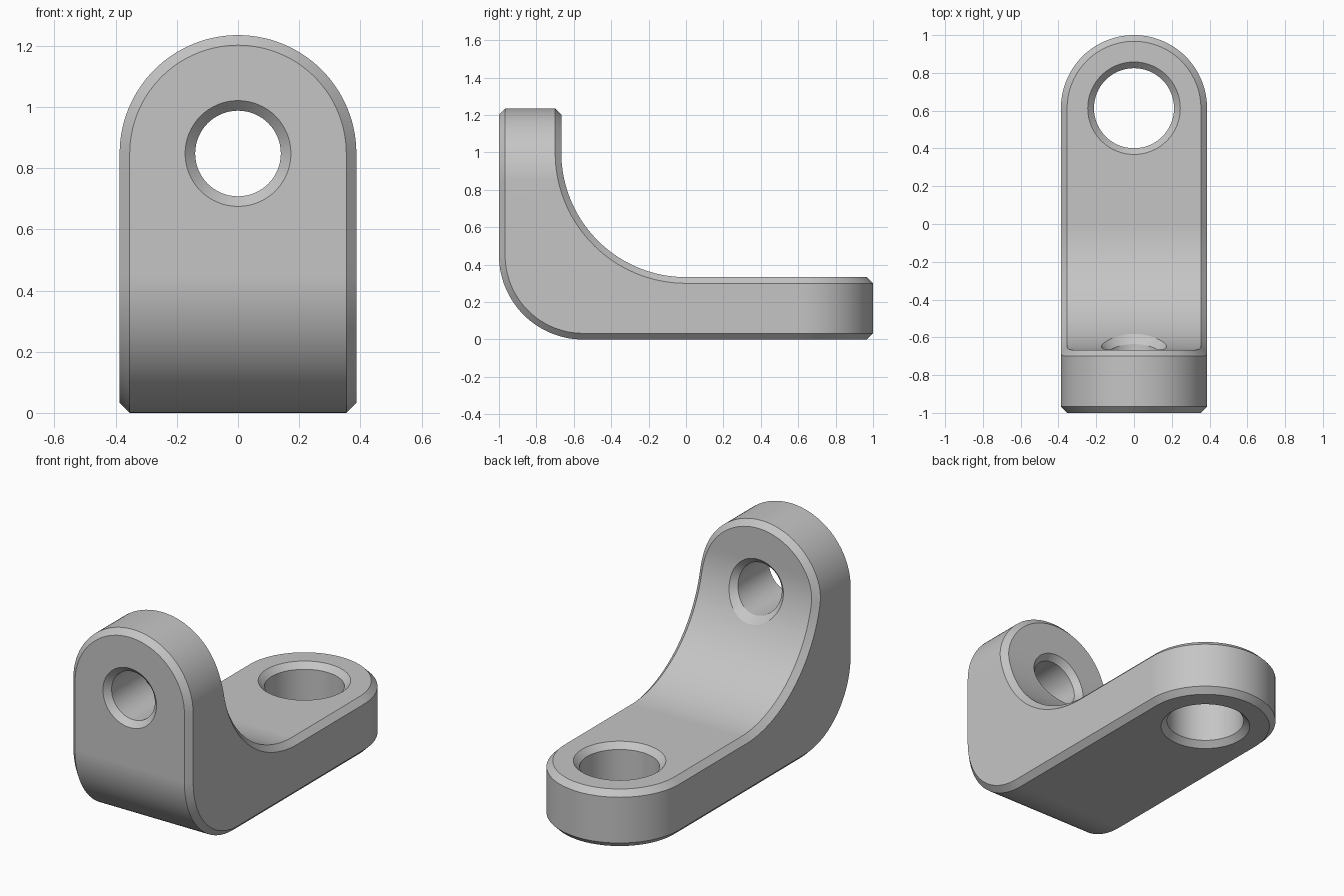
import bpy
import bmesh
from math import sin, cos, pi, asin, sqrt
from mathutils import Vector

cube = bpy.data.objects.get("Cube")
if cube:
    bpy.data.objects.remove(cube, do_unlink=True)

THICK = 1 / 3          # plate thickness
INNER = 2 / 3          # inner bend radius, centred on y = 0, z = 1
OUTER = 0.45           # outer bend radius
HALF = 0.387           # half width and end rounding
ARM_Z = 0.848          # upright hole height
FOOT_Y = 0.613         # foot hole position
CH = 0.033             # chamfer
N = 28                 # steps per arc


def make_material(name, colour):
    mat = bpy.data.materials.new(name)
    mat.use_nodes = True
    mat.diffuse_color = colour
    mat.node_tree.nodes["Principled BSDF"].inputs["Base Color"].default_value = colour
    return mat


def loft(name, sections, caps):
    """Join equal rings of points into a skin."""
    bm = bmesh.new()
    rings = [[bm.verts.new(p) for p in s] for s in sections]
    count = len(rings[0])
    for a, b in zip(rings, rings[1:]):
        for k in range(count):
            m = (k + 1) % count
            bm.faces.new((a[k], a[m], b[m], b[k]))
    if caps:
        bm.faces.new(rings[0])
        bm.faces.new(rings[-1])
    bmesh.ops.remove_doubles(bm, verts=bm.verts, dist=1e-5)
    bmesh.ops.recalc_face_normals(bm, faces=bm.faces)
    mesh = bpy.data.meshes.new(name)
    bm.to_mesh(mesh)
    bm.free()
    obj = bpy.data.objects.new(name, mesh)
    bpy.context.collection.objects.link(obj)
    return obj


def inner_y(z, depth):
    return -sqrt((INNER + depth) ** 2 - max(0, 1 - z) ** 2)


def layer(inset, depth, inner):
    """Half width, y and z along the plate, from upright tip to foot tip."""
    r = HALF - inset
    pts = []
    for i in range(N + 1):
        t = pi / 2 * (1 - i / N)
        z = ARM_Z + r * sin(t)
        pts.append((r * cos(t), inner_y(z, depth) if inner else depth - 1, z))
    start = asin((1 - ARM_Z) / (INNER + depth)) if inner else 0
    for i in range(N + 1):
        a = start + (pi / 2 - start) * i / N
        if inner:
            rad, cy, cz = INNER + depth, 0, 1
        else:
            rad, cy, cz = OUTER - depth, OUTER - 1, OUTER
        pts.append((r, cy - rad * cos(a), cz - rad * sin(a)))
    for i in range(N + 1):
        t = pi / 2 * i / N
        pts.append((r * cos(t), FOOT_Y + r * sin(t), THICK - depth if inner else depth))
    return pts


# Chamfered bracket body
layers = [layer(CH, 0, False), layer(0, CH, False), layer(0, CH, True), layer(CH, 0, True)]
sections = []
for station in zip(*layers):
    plus = [Vector(p) for p in station]
    minus = [Vector((-p[0], p[1], p[2])) for p in station]
    sections.append(plus + minus[::-1])
bracket = loft("angle_bracket", sections, False)


def hole_cutter(name, radius, place):
    """Bore with flared mouths; place maps ring offsets, side and depth to a point."""
    def ring(r, side, depth):
        return [place(r * cos(2 * pi * i / 64), r * sin(2 * pi * i / 64), side, depth)
                for i in range(64)]
    rings = []
    for side in (0, 1):
        throat, lip = ring(radius, side, CH), ring(radius + CH, side, 0)
        mouth = [2 * b - a for a, b in zip(throat, lip)]
        rings += [throat, mouth] if side else [mouth, throat]
    cutter = loft(name, rings, True)
    cutter.hide_render = True
    return cutter


def on_arm(u, v, side, depth):
    z = ARM_Z + v
    return Vector((u, inner_y(z, depth) if side else depth - 1, z))


def on_foot(u, v, side, depth):
    return Vector((u, FOOT_Y + v, THICK - depth if side else depth))


# Holes through the upright and the foot
bpy.context.view_layer.objects.active = bracket
for cutter in (hole_cutter("upright_hole_cutter", 0.14, on_arm),
               hole_cutter("foot_hole_cutter", 0.212, on_foot)):
    mod = bracket.modifiers.new("hole", "BOOLEAN")
    mod.operation = "DIFFERENCE"
    mod.solver = "EXACT"
    mod.object = cutter
    bpy.ops.object.modifier_apply(modifier=mod.name)
    bpy.data.objects.remove(cutter, do_unlink=True)

# Finish
bracket.data.materials.clear()
bracket.data.materials.append(make_material("plain_grey", (0.56, 0.56, 0.56, 1)))
for obj in bpy.context.selected_objects:
    obj.select_set(False)
bracket.select_set(True)
bpy.ops.object.shade_smooth_by_angle(angle=pi / 6)
weighted = bracket.modifiers.new("even_shading", "WEIGHTED_NORMAL")
weighted.keep_sharp = True
